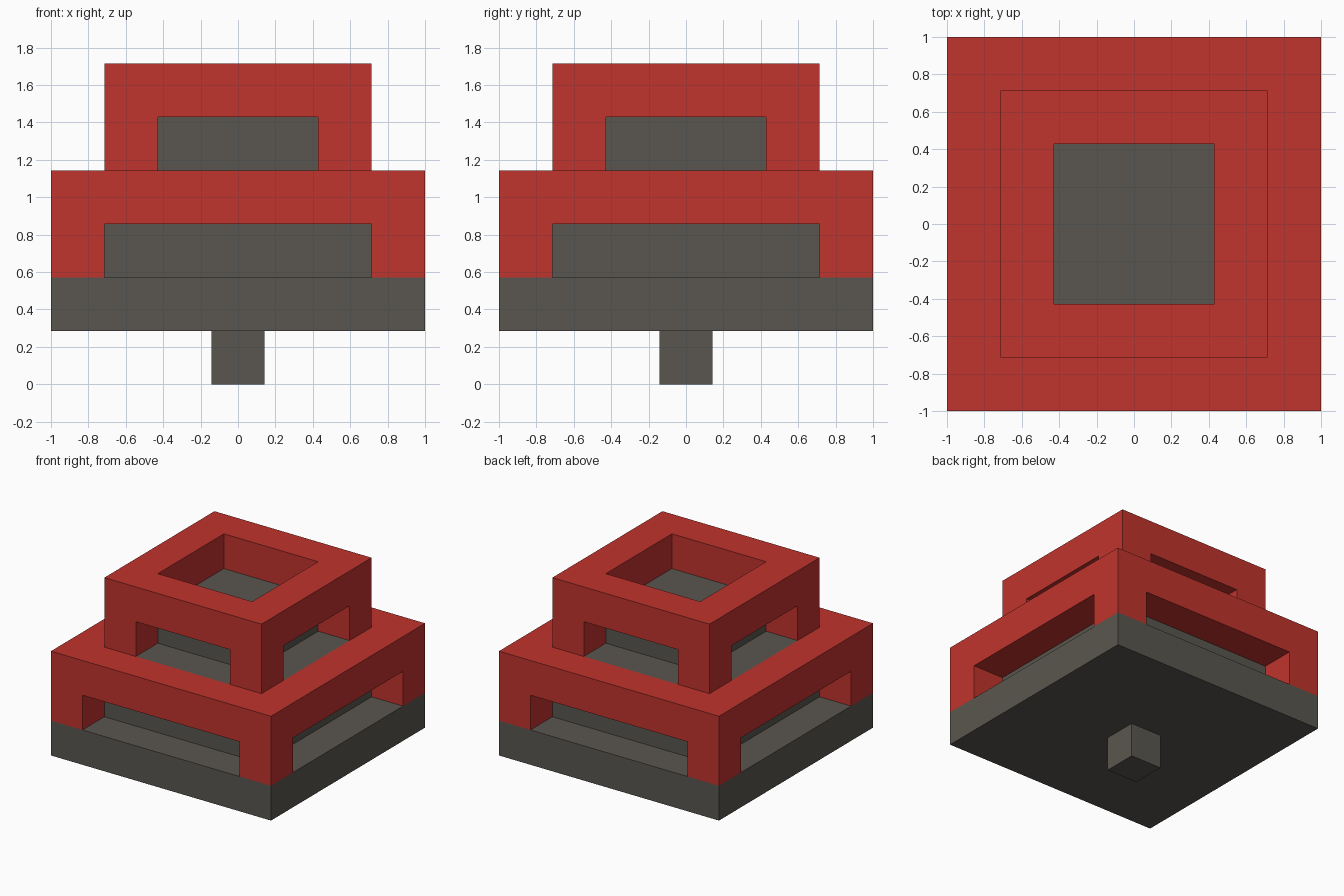
import bpy, bmesh

cube = bpy.data.objects.get("Cube")
if cube:
    bpy.data.objects.remove(cube, do_unlink=True)

U = 2 / 14  # building module


def material(name, rgb):
    m = bpy.data.materials.new(name)
    m.use_nodes = True
    m.diffuse_color = (*rgb, 1)
    m.node_tree.nodes["Principled BSDF"].inputs["Base Color"].default_value = (*rgb, 1)
    return m


RED = material("red", (0.527, 0.033, 0.026))
GREY = material("warm grey", (0.102, 0.094, 0.080))


def finish(bm, name, mat):
    bmesh.ops.recalc_face_normals(bm, faces=bm.faces[:])
    mesh = bpy.data.meshes.new(name)
    bm.to_mesh(mesh)
    bm.free()
    mesh.materials.append(mat)
    obj = bpy.data.objects.new(name, mesh)
    bpy.context.collection.objects.link(obj)
    return obj


def block(name, half, z0, z1, mat):
    """Square block centred on the z axis; sizes in modules."""
    bm = bmesh.new()
    bmesh.ops.create_cube(bm, size=1)
    for v in bm.verts:
        v.co.x *= 2 * half * U
        v.co.y *= 2 * half * U
        v.co.z = (z1 if v.co.z > 0 else z0) * U
    finish(bm, name, mat)


def legged_frame(name, outer, inner, z0, z_beam, z1, mat):
    """Square ring beam standing on four corner posts; sizes in modules."""
    bm = bmesh.new()
    bmesh.ops.create_grid(bm, x_segments=3, y_segments=3, size=1)
    for v in bm.verts:
        for i in (0, 1):
            half = outer if abs(v.co[i]) > 0.9 else inner
            v.co[i] = (half if v.co[i] > 0 else -half) * U
        v.co.z = z_beam * U
    centre = [f for f in bm.faces if f.calc_center_median().xy.length < 0.01]
    bmesh.ops.delete(bm, geom=centre, context='FACES')

    # Ring beam
    base = bm.faces[:]
    ext = bmesh.ops.extrude_face_region(bm, geom=base)
    top = [g for g in ext["geom"] if isinstance(g, bmesh.types.BMVert)]
    bmesh.ops.translate(bm, verts=top, vec=(0, 0, (z1 - z_beam) * U))

    # Corner posts
    corners = []
    for f in bm.faces:
        c = f.calc_center_median()
        if abs(c.z - z_beam * U) < 1e-4 and min(abs(c.x), abs(c.y)) > inner * U:
            corners.append(f)
    posts = bmesh.ops.extrude_discrete_faces(bm, faces=corners)["faces"]
    bmesh.ops.translate(bm, verts=list({v for f in posts for v in f.verts}),
                        vec=(0, 0, (z0 - z_beam) * U))
    finish(bm, name, mat)


# Foot and base slab
block("foot", 1, 0, 2, GREY)
block("base_slab", 7, 2, 4, GREY)

# Lower tier
block("lower_core", 5, 4, 8, GREY)
legged_frame("lower_frame", 7, 5, 4, 6, 8, RED)

# Upper tier, with its core sunk below the rim
block("upper_core", 3, 8, 10, GREY)
legged_frame("upper_frame", 5, 3, 8, 10, 12, RED)
